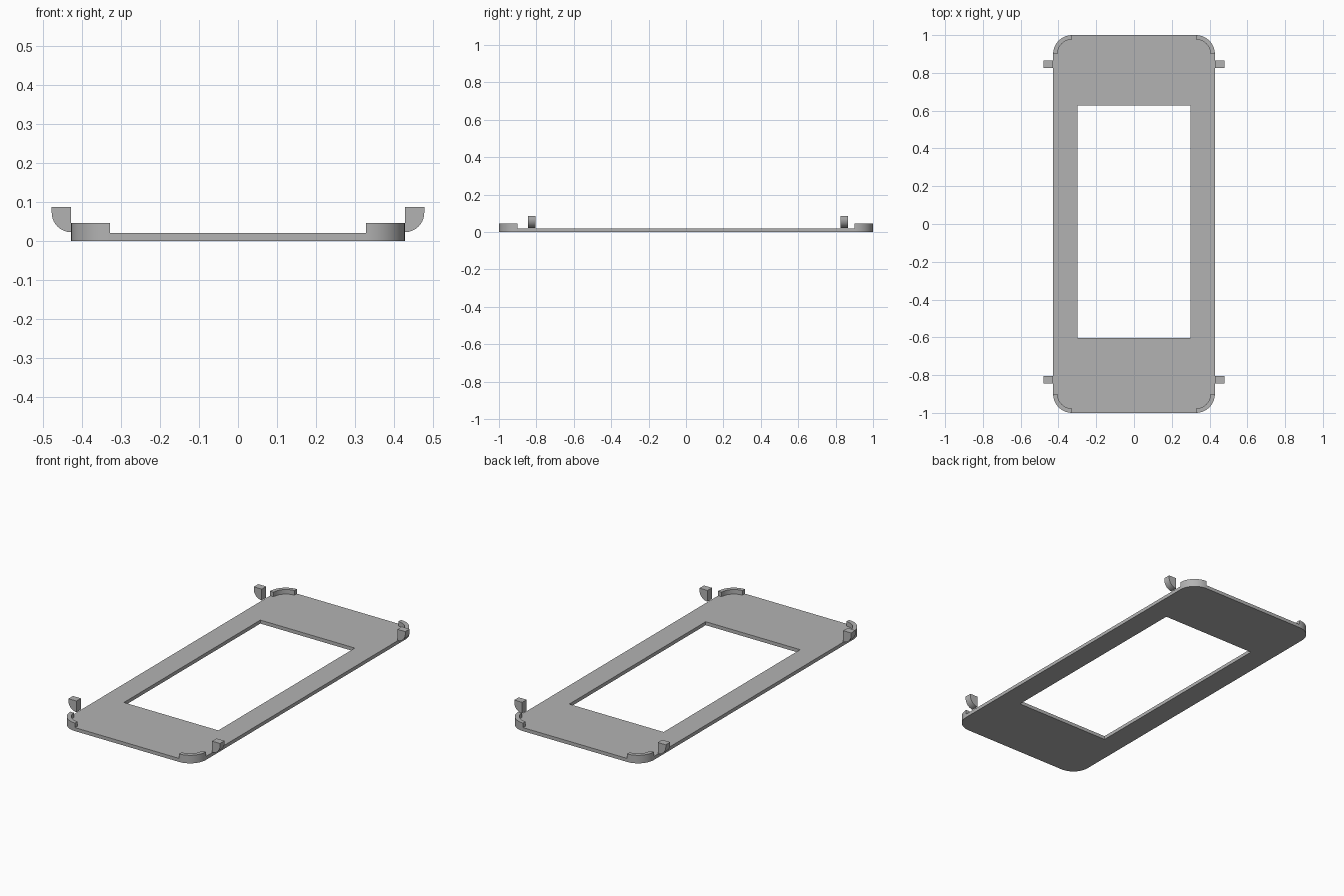
import bpy, bmesh
from math import sin, cos, pi

cube = bpy.data.objects.get("Cube")
if cube:
    bpy.data.objects.remove(cube, do_unlink=True)

HALF_X, HALF_Y, RADIUS = 0.428, 1.0, 0.1
PLATE_TOP, LIP_TOP, LIP_WIDTH = 0.02, 0.046, 0.023
WINDOW_X, WINDOW_FRONT, WINDOW_BACK = 0.298, -0.603, 0.627
HOOK_REACH, HOOK_TOP, HOOK_BOTTOM, HOOK_WIDTH = 0.05, 0.086, 0.022, 0.04
STEPS = 16

grey = bpy.data.materials.new("plain grey")
grey.use_nodes = True
colour = (0.45, 0.45, 0.45, 1)
grey.diffuse_color = colour
grey.node_tree.nodes["Principled BSDF"].inputs["Base Color"].default_value = colour


def arc(cx, cy, r, start, end):
    angles = [start + (end - start) * i / STEPS for i in range(STEPS + 1)]
    return [(cx + r * cos(a), cy + r * sin(a)) for a in angles]


def prism(name, loops, to_3d, depth):
    """Fill a flat outline (with optional holes) and extrude it."""
    bm = bmesh.new()
    edges = []
    for loop in loops:
        verts = [bm.verts.new(to_3d(u, v)) for u, v in loop]
        edges += [bm.edges.new((a, b)) for a, b in zip(verts, verts[1:] + verts[:1])]
    bmesh.ops.triangle_fill(bm, edges=edges, use_beauty=True)
    result = bmesh.ops.extrude_face_region(bm, geom=bm.faces[:])
    moved = [g for g in result["geom"] if isinstance(g, bmesh.types.BMVert)]
    bmesh.ops.translate(bm, verts=moved, vec=depth)
    bmesh.ops.recalc_face_normals(bm, faces=bm.faces)
    mesh = bpy.data.meshes.new(name)
    bm.to_mesh(mesh)
    bm.free()
    mesh.materials.append(grey)
    obj = bpy.data.objects.new(name, mesh)
    bpy.context.collection.objects.link(obj)
    bpy.ops.object.select_all(action="DESELECT")
    bpy.context.view_layer.objects.active = obj
    obj.select_set(True)
    bpy.ops.object.shade_smooth_by_angle(angle=pi / 6)
    return obj


# Rounded plate with a rectangular window
corners = [(1, 1, "back_left"), (-1, 1, "back_right"),
           (-1, -1, "front_right"), (1, -1, "front_left")]
cx, cy = HALF_X - RADIUS, HALF_Y - RADIUS
outline = []
for i, (sx, sy, _) in enumerate(corners):
    outline += arc(sx * cx, sy * cy, RADIUS, i * pi / 2, (i + 1) * pi / 2)
window = [(-WINDOW_X, WINDOW_FRONT), (WINDOW_X, WINDOW_FRONT),
          (WINDOW_X, WINDOW_BACK), (-WINDOW_X, WINDOW_BACK)]
prism("frame_plate", [outline, window], lambda u, v: (u, v, 0), (0, 0, PLATE_TOP))

for i, (sx, sy, label) in enumerate(corners):
    # Curved lip standing on each corner
    start, end = i * pi / 2, (i + 1) * pi / 2
    lip = (arc(sx * cx, sy * cy, RADIUS, start, end)
           + arc(sx * cx, sy * cy, RADIUS - LIP_WIDTH, end, start))
    prism("corner_lip_" + label, [lip], lambda u, v: (u, v, PLATE_TOP),
          (0, 0, LIP_TOP - PLATE_TOP))

    # Side hook with a rounded underside
    hook = [(HALF_X, HOOK_TOP)] + arc(HALF_X, HOOK_BOTTOM + HOOK_REACH,
                                      HOOK_REACH, -pi / 2, 0)
    hook.append((HALF_X + HOOK_REACH, HOOK_TOP))
    y = 0.825 if sy > 0 else -0.845
    prism("side_hook_" + label, [hook], lambda u, v: (sx * u, y, v),
          (0, HOOK_WIDTH, 0))
